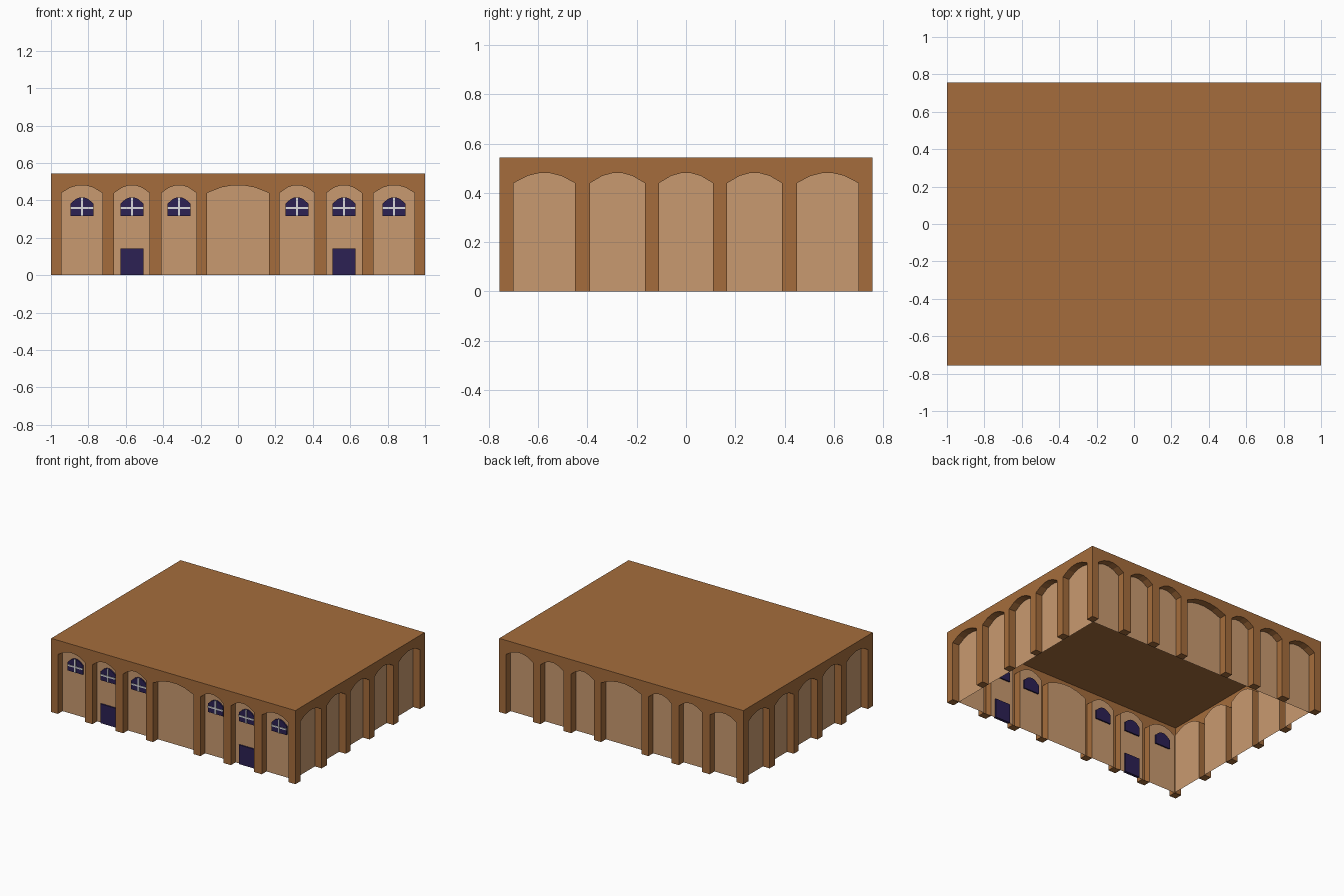
import bpy
from math import pi
from mathutils import Matrix

cube = bpy.data.objects.get("Cube")
if cube:
    bpy.data.objects.remove(cube)

HX, HY, H = 1.0, 0.757, 0.545      # half length, half depth, height
D = 0.055                          # recess depth of the arches
SPRING, RISE = 0.44, 0.042         # arch spring height and rise


def material(name, rgb):
    m = bpy.data.materials.new(name)
    m.use_nodes = True
    m.diffuse_color = (*rgb, 1)
    bsdf = next(n for n in m.node_tree.nodes if n.type == 'BSDF_PRINCIPLED')
    bsdf.inputs["Base Color"].default_value = (*rgb, 1)
    bsdf.inputs["Roughness"].default_value = 0.8
    return m


BROWN = material("brown_stone", (0.376, 0.152, 0.045))
TAN = material("tan_plaster", (0.584, 0.323, 0.162))
NAVY = material("dark_glass", (0.025, 0.015, 0.088))
WHITE = material("white_bars", (0.70, 0.70, 0.72))


def build(name, faces, mat, angle=0.0):
    """Make an object from a list of polygons given as point lists."""
    verts, index, polys = [], {}, []
    for face in faces:
        poly = []
        for p in face:
            key = tuple(round(c, 5) for c in p)
            if key not in index:
                index[key] = len(verts)
                verts.append(key)
            poly.append(index[key])
        polys.append(poly)
    me = bpy.data.meshes.new(name)
    me.from_pydata(verts, [], polys)
    me.transform(Matrix.Rotation(angle, 4, 'Z'))
    me.materials.append(mat)
    me.update()
    ob = bpy.data.objects.new(name, me)
    bpy.context.collection.objects.link(ob)
    return ob


def arch(c, half, bottom, spring, rise):
    """Arched outline from bottom left over the top to bottom right."""
    pts = [(c - half, bottom)]
    for u in (-1, -0.55, -0.18, 0.18, 0.55, 1):
        pts.append((c + u * half, spring + rise * (1 - u * u)))
    return pts + [(c + half, bottom)]


def rect(c, half, z0, z1):
    return [(c - half, z0), (c - half, z1), (c + half, z1), (c + half, z0)]


def prism(name, outline, y0, y1, mat):
    """Solid plate: outline in x and z, running from y0 (front) to y1."""
    front = [(x, y0, z) for x, z in outline]
    back = [(x, y1, z) for x, z in outline]
    n = len(outline)
    faces = [front[::-1], back]
    for i in range(n):
        j = (i + 1) % n
        faces.append([front[i], front[j], back[j], back[i]])
    return build(name, faces, mat)


def wall(name, half_len, dist, openings, angle, corner_caps):
    """Arcade skin with recessed arched panels, pier soles included."""
    y0, y1 = -dist, -dist + D
    profiles = [arch((a + b) / 2, (b - a) / 2, 0, SPRING, RISE) for a, b in openings]

    comb = [(-half_len, y0, 0)]
    shell, panels = [], []
    for prof in profiles:
        comb += [(x, y0, z) for x, z in prof]
        for (xa, za), (xb, zb) in zip(prof, prof[1:]):
            shell.append([(xa, y0, za), (xa, y1, za), (xb, y1, zb), (xb, y0, zb)])
        panels.append([(x, y1, z) for x, z in reversed(prof)])
    comb += [(half_len, y0, 0), (half_len, y0, H), (-half_len, y0, H)]
    shell.append(comb)

    ends = [-half_len] + [v for o in openings for v in o] + [half_len]
    piers = list(zip(ends[::2], ends[1::2]))
    if not corner_caps:
        piers = piers[1:-1]
    for a, b in piers:
        shell.append([(a, y0, 0), (a, y1, 0), (b, y1, 0), (b, y0, 0)])

    build(name + "_arcade", shell, BROWN, angle)
    build(name + "_panels", panels, TAN, angle)


def mirrored(spans, middle):
    return spans + [(-middle, middle)] + [(-b, -a) for a, b in reversed(spans)]


# Arcaded walls
long_bays = mirrored([(-0.945, -0.725), (-0.662, -0.472), (-0.41, -0.222)], 0.165)
short_bays = mirrored([(-0.70, -0.45), (-0.39, -0.167)], 0.11)
wall("front", HX, HY, long_bays, 0, True)
wall("left", HY, HX, short_bays, pi / 2, False)
wall("back", HX, HY, long_bays, pi, True)
wall("right", HY, HX, short_bays, -pi / 2, False)

# Flat roof
build("roof", [[(-HX, -HY, H), (HX, -HY, H), (HX, HY, H), (-HX, HY, H)]], BROWN)

# Front windows with cross bars, and the doors
Y = -HY + D
for side, s in (("right", -1), ("left", 1)):
    for i, x in enumerate((0.315, 0.567, 0.834)):
        c = s * x
        tag = f"{side}_{i + 1}"
        prism("window_" + tag, arch(c, 0.062, 0.318, 0.382, 0.036), Y - 0.01, Y + 0.01, NAVY)
        prism("window_rail_" + tag, rect(c, 0.062, 0.354, 0.365), Y - 0.014, Y - 0.01, WHITE)
        prism("window_post_" + tag, rect(c, 0.0055, 0.318, 0.417), Y - 0.015, Y - 0.01, WHITE)
    prism("door_" + side, rect(s * 0.567, 0.062, 0.0, 0.142), Y - 0.01, Y + 0.01, NAVY)
